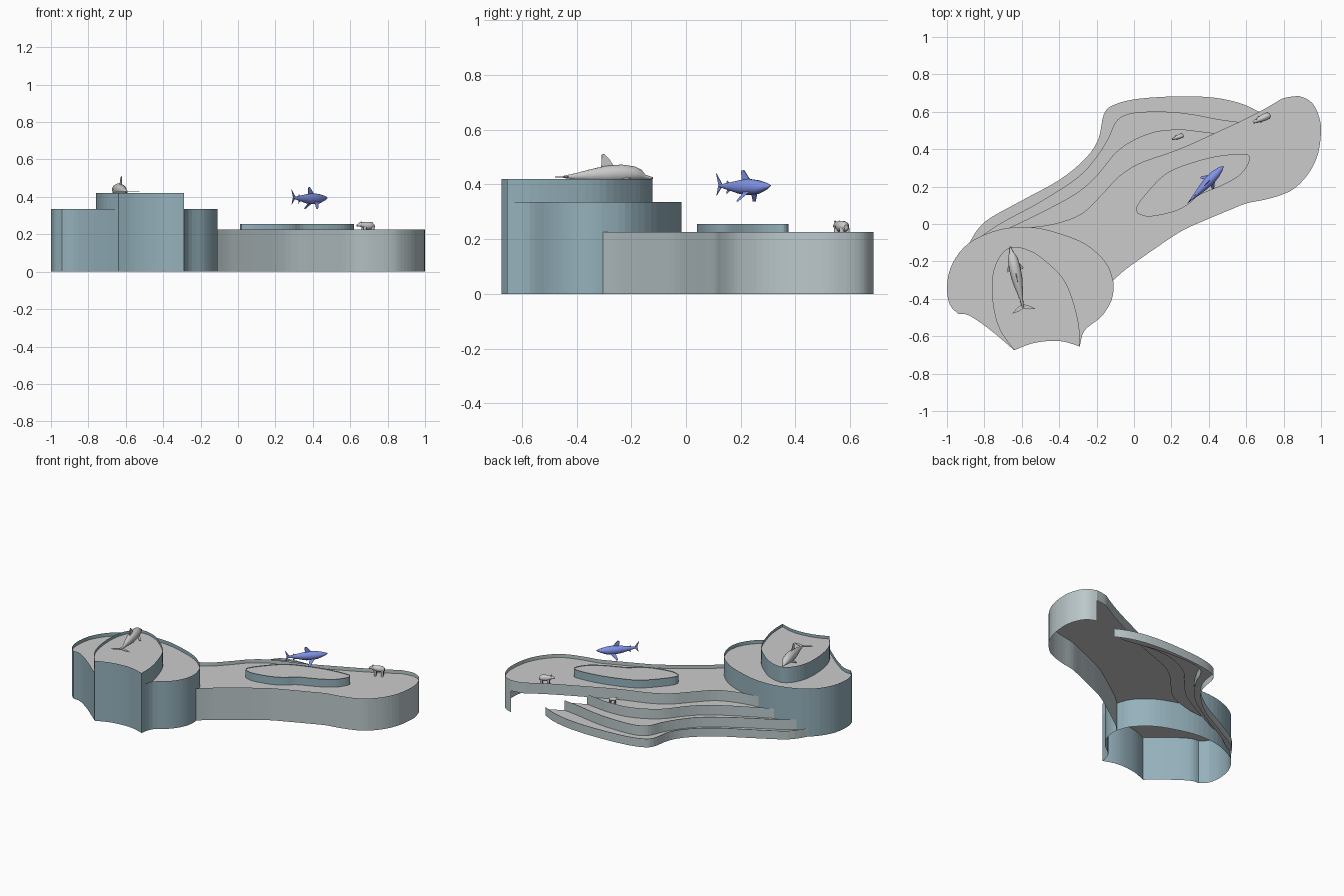
import bpy, bmesh, math
from mathutils import Matrix, Vector

if "Cube" in bpy.data.objects:
    bpy.data.objects.remove(bpy.data.objects["Cube"])


def material(name, rgb):
    m = bpy.data.materials.new(name)
    m.diffuse_color = (*rgb, 1)
    m.use_nodes = True
    m.node_tree.nodes["Principled BSDF"].inputs["Base Color"].default_value = m.diffuse_color
    return m


DARK = material("blue_grey_wall", (0.30, 0.44, 0.50))
PALE = material("pale_grey_wall", (0.50, 0.58, 0.60))
BLUE = material("shark_blue", (0.22, 0.29, 0.80))


def finish(bm, name, mat=None):
    me = bpy.data.meshes.new(name)
    bm.to_mesh(me)
    bm.free()
    ob = bpy.data.objects.new(name, me)
    bpy.context.collection.objects.link(ob)
    if mat:
        me.materials.append(mat)
    return ob


def smooth(pts, steps=4):
    """Catmull-Rom curve through the points."""
    p = [Vector(q) for q in pts]
    p = [p[0]] + p + [p[-1]]
    out = []
    for i in range(1, len(p) - 2):
        a, b, c, d = p[i - 1:i + 3]
        for k in range(steps):
            t = k / steps
            out.append(0.5 * (2 * b + (c - a) * t + (2 * a - 5 * b + 4 * c - d) * t * t
                              + (3 * b - a - 3 * c + d) * t ** 3))
    return out + [p[-1]]


def wall(name, pts, z0, z1, mat, closed=False):
    bm = bmesh.new()
    lo = [bm.verts.new((p.x, p.y, z0)) for p in pts]
    hi = [bm.verts.new((p.x, p.y, z1)) for p in pts]
    n = len(pts)
    for i in range(n if closed else n - 1):
        j = (i + 1) % n
        bm.faces.new((lo[i], lo[j], hi[j], hi[i]))
    bmesh.ops.recalc_face_normals(bm, faces=bm.faces)
    return finish(bm, name, mat)


def cap(name, pts, z):
    bm = bmesh.new()
    f = bm.faces.new([bm.verts.new((p.x, p.y, z)) for p in pts])
    f.normal_update()
    if f.normal.z < 0:
        f.normal_flip()
    bmesh.ops.triangulate(bm, faces=[f])
    return finish(bm, name)


# Tall left basin and its raised upper tier share the scalloped front edge
front_edge = smooth([(-.64, -.675), (-.55, -.64), (-.45, -.625), (-.37, -.63), (-.29, -.655)])
drum = front_edge[:-1] + smooth([(-.29, -.655), (-.265, -.57), (-.18, -.5), (-.13, -.43), (-.11, -.36),
    (-.115, -.29), (-.155, -.2), (-.26, -.107), (-.4, -.05), (-.55, -.017), (-.72, -.03), (-.88, -.10),
    (-.97, -.21), (-1, -.33), (-.985, -.43), (-.94, -.48)])[:-1]
drum += smooth([(-.94, -.48), (-.88, -.49), (-.77, -.565), (-.64, -.675)])[:-1]
wall("basin_wall", drum, 0, .335, DARK, True)
cap("basin_top", drum, .31)

tier = front_edge[:-1] + smooth([(-.29, -.655), (-.295, -.54), (-.33, -.4), (-.38, -.29), (-.47, -.2),
    (-.55, -.145), (-.65, -.122), (-.715, -.17), (-.755, -.27), (-.755, -.42), (-.72, -.56),
    (-.64, -.675)])[:-1]
wall("upper_tier_wall", tier, .31, .42, DARK, True)
cap("upper_tier_top", tier, .40)

# Long platform: full wall at the front, short wall above the terraces
back = smooth([(-.58, -.02), (-.43, .0), (-.28, .055), (-.17, .16), (-.08, .255), (.03, .325), (.2, .385),
    (.31, .43), (.43, .485), (.56, .545), (.67, .60), (.75, .645), (.80, .673), (.88, .685)])
front = smooth([(.88, .685), (.93, .665), (.965, .63), (.99, .57), (1, .5), (.985, .38), (.94, .28),
    (.87, .2), (.8, .16), (.7, .13), (.6, .11), (.5, .07), (.38, .02), (.25, -.04), (.1, -.14),
    (0, -.21), (-.06, -.255), (-.12, -.31)])
wall("platform_front_wall", front, 0, .225, PALE)
wall("platform_back_wall", back, .15, .225, PALE)
cap("platform_top", back + front[1:] + [Vector(p) for p in ((-.155, -.2), (-.26, -.107), (-.4, -.05))], .20)

# Three terraces stepping down behind the platform
t1 = smooth([(-.88, -.10), (-.80, .01), (-.61, .12), (-.40, .235), (-.26, .35), (-.19, .455), (-.16, .59),
    (-.10, .64), (.03, .67), (.25, .683), (.43, .675), (.57, .645), (.67, .60)])
t2 = smooth([(-.85, -.09), (-.72, .0), (-.50, .12), (-.30, .25), (-.20, .36), (-.14, .455), (-.09, .555),
    (0, .595), (.18, .60), (.32, .585), (.45, .56), (.56, .545)])
t3 = smooth([(-.73, -.05), (-.50, .06), (-.30, .17), (-.19, .27), (-.10, .38), (0, .45), (.12, .495),
    (.25, .505), (.35, .495), (.43, .485)])
terraces = [t1, t2, t3, back]
for i, (z0, z1, top) in enumerate([(0, .06, .045), (.045, .115, .10), (.10, .17, .15)]):
    line, nxt = terraces[i], terraces[i + 1]
    end = line[-1].x
    inner = [p for p in nxt if p.x < end - .001]
    shared = [] if nxt is back else [p for p in back if nxt[-1].x + .001 < p.x < end - .001]
    wall(f"terrace_wall_{i + 1}", line, z0, z1, PALE)
    cap(f"terrace_top_{i + 1}", line + shared[::-1] + inner[::-1], top)

# Low island on the platform
island = smooth([(.02, .055), (.015, .095), (.075, .175), (.165, .265), (.27, .315), (.43, .36), (.57, .375),
    (.615, .365), (.615, .33), (.57, .265), (.48, .21), (.35, .155), (.29, .105), (.21, .065), (.085, .04),
    (.02, .055)])[:-1]
wall("island_wall", island, .20, .255, DARK, True)
cap("island_top", island, .25)


# Animals: local +x is forward
def loft(bm, stations, sides=14):
    rings = []
    for x, z, ry, rz in stations:
        rings.append([bm.verts.new((x, ry * math.cos(a), z + rz * math.sin(a)))
                      for a in (2 * math.pi * k / sides for k in range(sides))])
    for a, b in zip(rings, rings[1:]):
        for k in range(sides):
            j = (k + 1) % sides
            bm.faces.new((a[k], a[j], b[j], b[k]))
    bm.faces.new(rings[0])
    bm.faces.new(rings[-1])


def fin(bm, pts, offset, mirror=False):
    o = Vector(offset)
    for s in ((1, -1) if mirror else (1,)):
        q = [Vector((x, y * s, z)) for x, y, z in pts]
        a = [bm.verts.new(p - o) for p in q]
        b = [bm.verts.new(p + o) for p in q]
        bm.faces.new(a)
        bm.faces.new(b[::-1])
        for i in range(len(q)):
            j = (i + 1) % len(q)
            bm.faces.new((a[i], b[i], b[j], a[j]))


def place(bm, name, loc, heading, scale=1, mat=None):
    bmesh.ops.recalc_face_normals(bm, faces=bm.faces)
    bm.transform(Matrix.Translation(loc) @ Matrix.Rotation(math.radians(heading), 4, 'Z')
                 @ Matrix.Scale(scale, 4))
    ob = finish(bm, name, mat)
    bpy.ops.object.select_all(action='DESELECT')
    ob.select_set(True)
    bpy.context.view_layer.objects.active = ob
    bpy.ops.object.shade_smooth_by_angle(angle=math.radians(40))


# Shark
bm = bmesh.new()
loft(bm, [(.138, .005, .002, .002), (.115, .003, .014, .013), (.075, 0, .024, .025), (.03, 0, .027, .030),
          (-.02, 0, .021, .025), (-.07, .002, .012, .015), (-.11, .004, .005, .007), (-.125, .005, .003, .004)])
fin(bm, [(.035, 0, .025), (.002, 0, .062), (-.010, 0, .06), (-.008, 0, .02)], (0, .002, 0))
fin(bm, [(-.105, 0, .006), (-.138, 0, .05), (-.126, 0, .008), (-.136, 0, -.03)], (0, .0015, 0))
fin(bm, [(-.07, 0, .013), (-.083, 0, .024), (-.085, 0, .01)], (0, .0015, 0))
fin(bm, [(-.065, 0, -.01), (-.085, 0, -.025), (-.082, 0, -.006)], (0, .0015, 0))
fin(bm, [(.055, .018, -.012), (.018, .046, -.052), (.006, .044, -.052), (.02, .018, -.015)], (0, .001, .0015), True)
place(bm, "shark", (.382, .21, .39), 46, 1, BLUE)

# Dolphin
bm = bmesh.new()
loft(bm, [(.178, -.012, .003, .003), (.15, -.008, .009, .008), (.135, 0, .018, .018), (.11, .004, .027, .027),
          (.06, .005, .031, .033), (0, .002, .029, .031), (-.06, -.002, .019, .021), (-.11, -.006, .009, .012),
          (-.155, -.008, .005, .004)])
fin(bm, [(.035, 0, .028), (.012, 0, .06), (-.005, 0, .076), (-.013, 0, .073), (-.015, 0, .024)], (0, .002, 0))
fin(bm, [(-.135, 0, -.008), (-.15, .03, -.008), (-.175, .064, -.008), (-.171, .03, -.008), (-.16, 0, -.008)],
    (0, 0, .002), True)
fin(bm, [(.09, .024, -.012), (.055, .046, -.028), (.045, .042, -.028), (.06, .022, -.014)], (0, 0, .002), True)
place(bm, "dolphin", (-.625, -.295, .435), 102)


# Bears
def bear(name, loc, heading, scale):
    bm = bmesh.new()
    loft(bm, [(.054, .047, .005, .005), (.045, .049, .008, .008), (.034, .053, .012, .012),
              (.022, .050, .012, .014), (.008, .046, .017, .02), (-.015, .046, .019, .021),
              (-.035, .045, .018, .02), (-.048, .042, .008, .01)])
    for s in (1, -1):
        for x in (.012, -.034):
            bmesh.ops.create_cone(bm, cap_ends=True, segments=10, radius1=.008, radius2=.009, depth=.04,
                                  matrix=Matrix.Translation((x, s * .011, .02)))
        bmesh.ops.create_icosphere(bm, subdivisions=1, radius=.004,
                                   matrix=Matrix.Translation((.03, s * .009, .064)))
    place(bm, name, loc, heading, scale)


bear("large_bear", (.685, .565, .20), 205, 1)
bear("small_bear", (.235, .465, .15), 200, .65)
